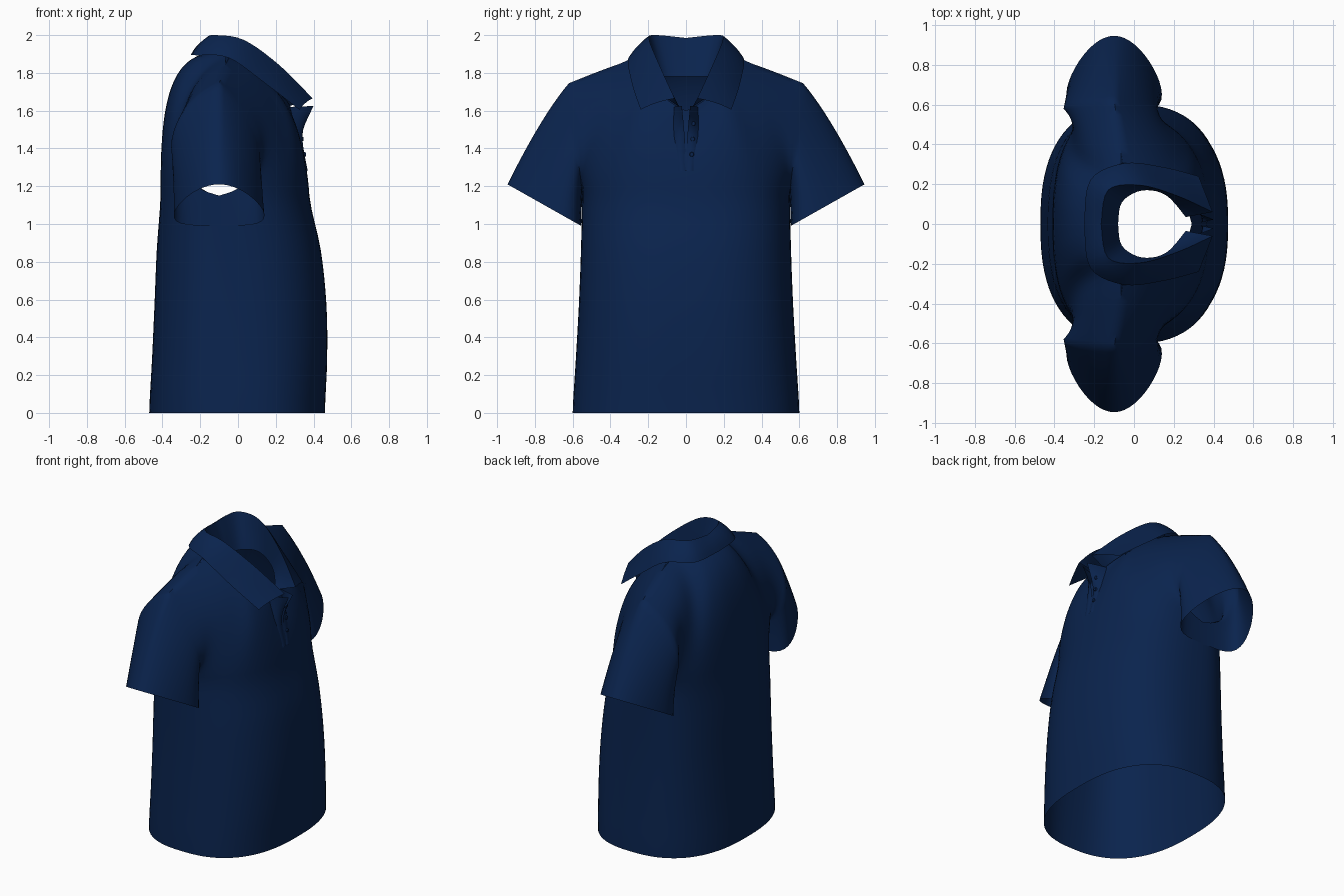
import bpy, bmesh, math
from mathutils import Vector as V

if "Cube" in bpy.data.objects:
    bpy.data.objects.remove(bpy.data.objects["Cube"])

navy = bpy.data.materials.new("navy_fabric")
navy.diffuse_color = (0.003, 0.017, 0.075, 1)
navy.use_nodes = True
navy.node_tree.nodes["Principled BSDF"].inputs["Base Color"].default_value = navy.diffuse_color


def sample(pts, t):
    """Smooth curve through evenly spaced points, t in 0..1."""
    n = len(pts) - 1
    i = min(int(t * n), n - 1)
    f = t * n - i
    p = [V(pts[max(0, min(n, i + k))]) for k in (-1, 0, 1, 2)]
    return 0.5 * (2 * p[1] + (p[2] - p[0]) * f
                  + (2 * p[0] - 5 * p[1] + 4 * p[2] - p[3]) * f * f
                  + (3 * p[1] - p[0] - 3 * p[2] + p[3]) * f ** 3)


def bezier(a, b, c, d, t):
    s = 1 - t
    return a * s ** 3 + b * 3 * s * s * t + c * 3 * s * t * t + d * t ** 3


def grid(bm, rows):
    """Add a sheet of quads through rows of points."""
    vs = [[bm.verts.new(p) for p in r] for r in rows]
    for a, b in zip(vs, vs[1:]):
        for i in range(len(a) - 1):
            bm.faces.new((a[i], a[i + 1], b[i + 1], b[i]))


def finish(bm, name, angle=45):
    bmesh.ops.remove_doubles(bm, verts=bm.verts, dist=0.0004)
    bmesh.ops.recalc_face_normals(bm, faces=bm.faces)
    me = bpy.data.meshes.new(name)
    bm.to_mesh(me)
    bm.free()
    ob = bpy.data.objects.new(name, me)
    bpy.context.collection.objects.link(ob)
    me.materials.append(navy)
    bpy.ops.object.select_all(action='DESELECT')
    ob.select_set(True)
    bpy.context.view_layer.objects.active = ob
    bpy.ops.object.shade_smooth_by_angle(angle=math.radians(angle))
    return ob


# Torso levels, evenly spaced from hem to armpit: front x, back x, half width
LEVELS = [(.46, -.47, .60), (.472, -.455, .583), (.468, -.442, .567),
          (.438, -.43, .556), (.378, -.41, .55)]
ARMPIT = 1.15
SHOULDER = [(-.05, .22, 1.89), (-.065, .36, 1.845), (-.08, .49, 1.797), (-.10, .62, 1.745)]
TOP = {1: [(.29, 0, 1.60), (.25, .10, 1.66), (.12, .18, 1.78)] + SHOULDER,
       -1: [(-.18, 0, 1.90), (-.17, .08, 1.90), (-.13, .16, 1.90)] + SHOULDER}
COLS, ROWS = 20, 18


def torso_point(side, u, t):
    xf, xb, w = sample(LEVELS, t)
    a, cx = abs(u) * math.pi / 2, -.1 * t
    x = cx + ((xf if side > 0 else xb) - cx) * max(0, math.cos(a)) ** .8
    return V((x, math.copysign(w * math.sin(a) ** .8, u), ARMPIT * t))


def chest_point(side, u, t):
    """Column u rises from armpit level to the neckline or shoulder seam."""
    q = abs(u)
    p0, p3 = torso_point(side, q, 1), sample(TOP[side], q)
    if side > 0:
        p1 = p0 + V((.40 * q ** 5 - .02 * (1 - q), 0, .3 - .2 * q ** 6))
        p2 = p3 + V((.3 * min(1, (p3.z - 1.6) / .29), 0, -.14))
    else:
        p1 = p0 + V((-.40 * q ** 4, 0, .35 - .25 * q ** 6))
        p2 = p3 + V((-.22 - .05 * q ** 4, 0, -.05 - .06 * q ** 4))
    p = bezier(p0, p1, p2, p3, t)
    if u < 0:
        p.y = -p.y
    return p


# Body and sleeves in one welded sheet, open at neck, cuffs and hem
bm = bmesh.new()
us = [i / COLS for i in range(-COLS, COLS + 1)]
for side in (1, -1):
    rows = [[torso_point(side, u, i / 16) for u in us] for i in range(17)]
    rows += [[chest_point(side, u, i / ROWS) for u in us] for i in range(1, ROWS + 1)]
    grid(bm, rows)
    for hand in (1, -1):
        sleeve = []
        for j in range(13):
            s, ring = j / 12, []
            for i in range(ROWS + 1):
                v = i / ROWS
                a = chest_point(side, hand, v)
                c = V((-.1 + side * .24 * math.sin(math.pi * v ** .62),
                       hand * (.75 - .195 * math.cos(math.pi * v)),
                       1.10 - .11 * math.cos(math.pi * v)))
                m = (a + c) / 2 + V((0, -.02 * hand, .10)) * math.sin(math.pi * v / 2) * v
                ring.append(a * (1 - s) ** 2 + m * 2 * s * (1 - s) + c * s * s)
            sleeve.append(ring)
        grid(bm, sleeve)
finish(bm, "shirt_body_and_sleeves", 60)

# Folded collar: inner stand, fold line, outer leaf (half curves, back to front)
STAND = [(-.08, 0, 1.78), (-.06, .11, 1.78), (.04, .168, 1.77), (.16, .145, 1.70), (.26, .035, 1.62)]
FOLD = [(-.165, 0, 1.985), (-.13, .17, 2.0), (.03, .195, 1.975), (.22, .14, 1.84), (.395, .06, 1.665)]
LEAF = [(-.25, 0, 1.895), (-.22, .22, 1.893), (-.05, .305, 1.88), (.15, .285, 1.74), (.325, .24, 1.605)]


def collar_row(fn):
    half = [fn(i / 20) for i in range(21)]
    return [V((p.x, -p.y, p.z)) for p in half[:0:-1]] + half


def leaf_point(t, s):
    a, b = sample(FOLD, t), sample(LEAF, t)
    out = V((b.x - a.x, b.y - a.y, 0)).normalized() + V((0, 0, .8))
    return a.lerp(b, s) + out * .03 * s * (1 - s)


bm = bmesh.new()
rows = [collar_row(lambda t, s=s: sample(STAND, t).lerp(sample(FOLD, t), s)) for s in (0, .33, .67)]
rows += [collar_row(lambda t, s=s: leaf_point(t, s)) for s in (0, .2, .4, .6, .8, 1)]
grid(bm, rows)
finish(bm, "collar", 50)

# Placket: two flaps that flare forward at the open neck
OUTER = [(.355, .05, 1.28), (.333, .06, 1.40), (.312, .065, 1.50), (.27, .065, 1.62)]
INNER = [(.364, 0, 1.28), (.340, .004, 1.40), (.345, .010, 1.50), (.40, .022, 1.625)]
for name, hand in (("placket_left", 1), ("placket_right", -1)):
    bm = bmesh.new()
    rows = []
    for i in range(13):
        a, b = sample(OUTER, i / 12), sample(INNER, i / 12)
        pts = [a.lerp(b, k / 4) + V((.04 * k / 4 * (1 - k / 4), 0, 0)) for k in range(5)]
        rows.append([V((p.x, p.y * hand, p.z)) for p in pts])
    grid(bm, rows)
    finish(bm, name)

# Buttons on the placket
for k, t in enumerate((.25, .5, .75)):
    bm = bmesh.new()
    bmesh.ops.create_cone(bm, cap_ends=True, segments=16, radius1=.012, radius2=.010, depth=.008)
    ob = finish(bm, f"button_{k + 1}")
    p = sample(OUTER, t).lerp(sample(INNER, t), .5)
    ob.location = (p.x + .013, p.y, p.z)
    ob.rotation_euler = (0, math.pi / 2, 0)
